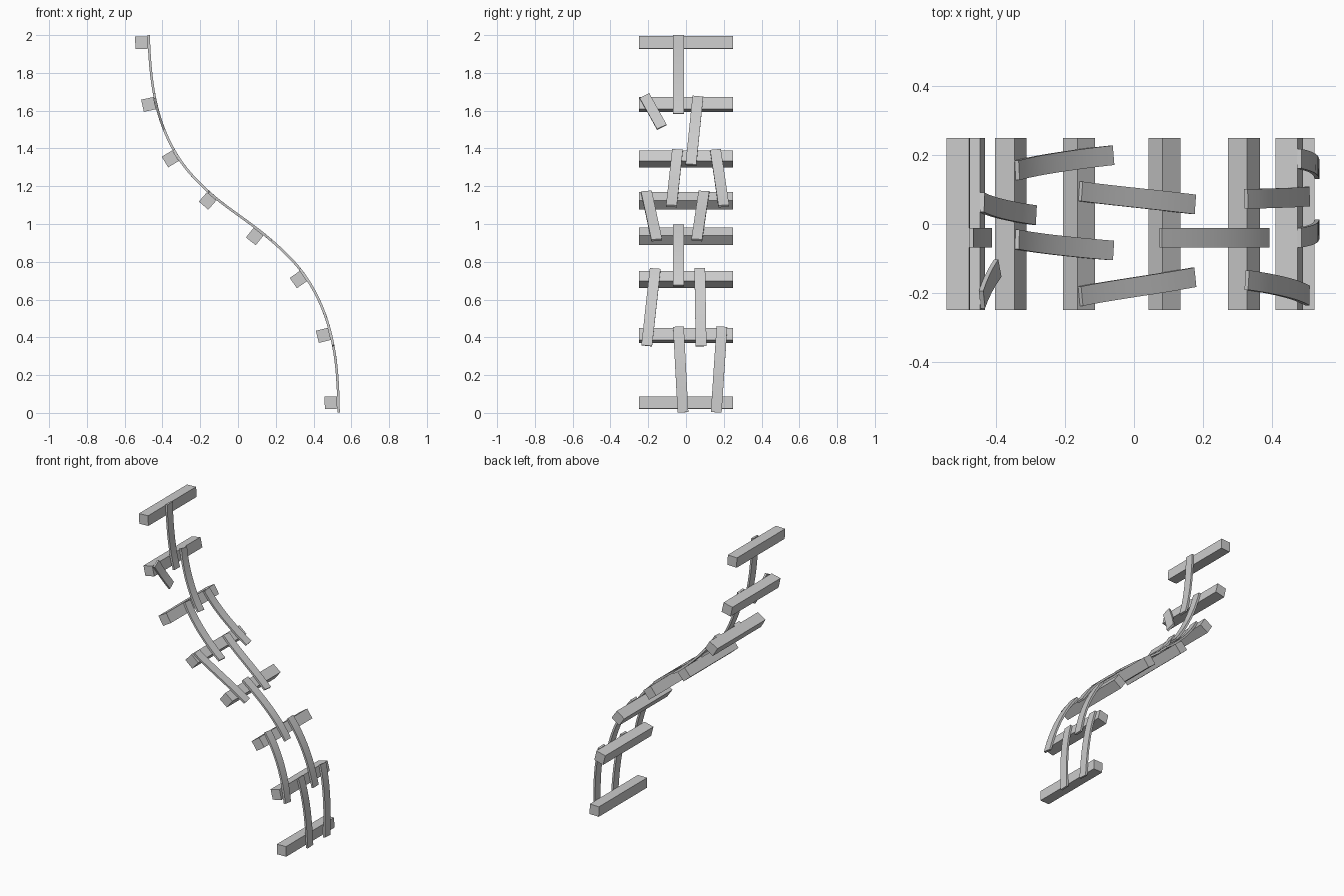
import bpy, bmesh
from math import atan, cos, sin, hypot, radians
from mathutils import Vector

if "Cube" in bpy.data.objects:
    bpy.data.objects.remove(bpy.data.objects["Cube"])

BEAM, WIDTH, THICK = 0.066, 0.057, 0.013

# S-shaped profile of the beam faces: z, x, lean (-dx/dz)
KNOTS = [(0.055, 0.525, 0.02), (0.4185, 0.484, 0.25), (0.725, 0.347, 0.70),
         (0.96, 0.109, 1.27), (1.147, -0.139, 1.15), (1.362, -0.33, 0.60),
         (1.64, -0.441, 0.22), (1.961, -0.478, 0.04)]


def profile(z):
    """Return x and tilt angle on the S curve at height z."""
    if z <= KNOTS[0][0] or z >= KNOTS[-1][0]:
        z0, x0, m0 = KNOTS[0] if z <= KNOTS[0][0] else KNOTS[-1]
        return x0 - m0 * (z - z0), atan(m0)
    for (z0, x0, m0), (z1, x1, m1) in zip(KNOTS, KNOTS[1:]):
        if z <= z1:
            h = z1 - z0
            t = (z - z0) / h
            x = ((2*t**3 - 3*t**2 + 1) * x0 - (t**3 - 2*t**2 + t) * h * m0
                 + (3*t**2 - 2*t**3) * x1 - (t**3 - t**2) * h * m1)
            slope = ((6*t**2 - 6*t) * (x0 - x1) / h
                     - (3*t**2 - 4*t + 1) * m0 - (3*t**2 - 2*t) * m1)
            return x, atan(-slope)


def surface(z, y, lift):
    x, a = profile(z)
    return Vector((x + lift * cos(a), y, z + lift * sin(a)))


def finish(name, bm):
    bmesh.ops.recalc_face_normals(bm, faces=bm.faces)
    me = bpy.data.meshes.new(name)
    bm.to_mesh(me)
    bm.free()
    ob = bpy.data.objects.new(name, me)
    bpy.context.collection.objects.link(ob)
    return ob


def slat(name, top, bottom, segs=10):
    """Curved plank lying on the profile, from top (y, z) to bottom (y, z)."""
    (y1, z1), (y0, z0) = [(y, z - THICK * sin(profile(z)[1])) for y, z in (top, bottom)]
    run = hypot(z1 - z0, profile(z1)[0] - profile(z0)[0])
    length = hypot(run, y1 - y0)
    side_y, side_s = run / length * WIDTH / 2, -(y1 - y0) / length * WIDTH / 2
    bm = bmesh.new()
    rings = []
    for i in range(segs + 1):
        t = i / segs
        z, y = z0 + (z1 - z0) * t, y0 + (y1 - y0) * t
        dz = side_s * cos(profile(z)[1])
        rings.append([bm.verts.new(surface(z + k * dz, y + k * side_y, lift))
                      for k, lift in ((-1, 0), (1, 0), (1, THICK), (-1, THICK))])
    for a, b in zip(rings, rings[1:]):
        for j in range(4):
            k = (j + 1) % 4
            bm.faces.new((a[j], a[k], b[k], b[j]))
    bm.faces.new(rings[0])
    bm.faces.new(rings[-1])
    ob = finish(name, bm)
    for p in ob.data.polygons:
        p.use_smooth = True
    ob.data.set_sharp_from_angle(angle=radians(30))


# Cross beams behind the slats
for i, (z, x, m) in enumerate(KNOTS):
    a = atan(m)
    bpy.ops.mesh.primitive_cube_add(size=1, rotation=(0, -a, 0), location=(
        x - BEAM / 2 * cos(a), 0, z - BEAM / 2 * sin(a)))
    beam = bpy.context.object
    beam.name = f"cross_beam_{i + 1}"
    beam.scale = (BEAM, 0.5, BEAM)

# Remaining slats: (y, z) at the top end, (y, z) at the bottom end
SLATS = [((-0.04, 2.0), (-0.04, 1.585)), ((0.063, 1.677), (0.026, 1.317)),
         ((-0.045, 1.395), (-0.077, 1.10)), ((0.156, 1.395), (0.20, 1.10)),
         ((-0.21, 1.175), (-0.155, 0.92)), ((0.095, 1.175), (0.057, 0.92)),
         ((-0.04, 0.997), (-0.04, 0.677)), ((-0.163, 0.765), (-0.208, 0.357)),
         ((0.073, 0.768), (0.08, 0.355)), ((-0.04, 0.457), (-0.016, 0.003)),
         ((0.19, 0.457), (0.16, 0.003))]
for i, (top, bottom) in enumerate(SLATS):
    slat(f"slat_{i + 1}", top, bottom)

# Short broken slat near the top
slat("broken_slat", (-0.22, 1.68), (-0.128, 1.515), 4)
